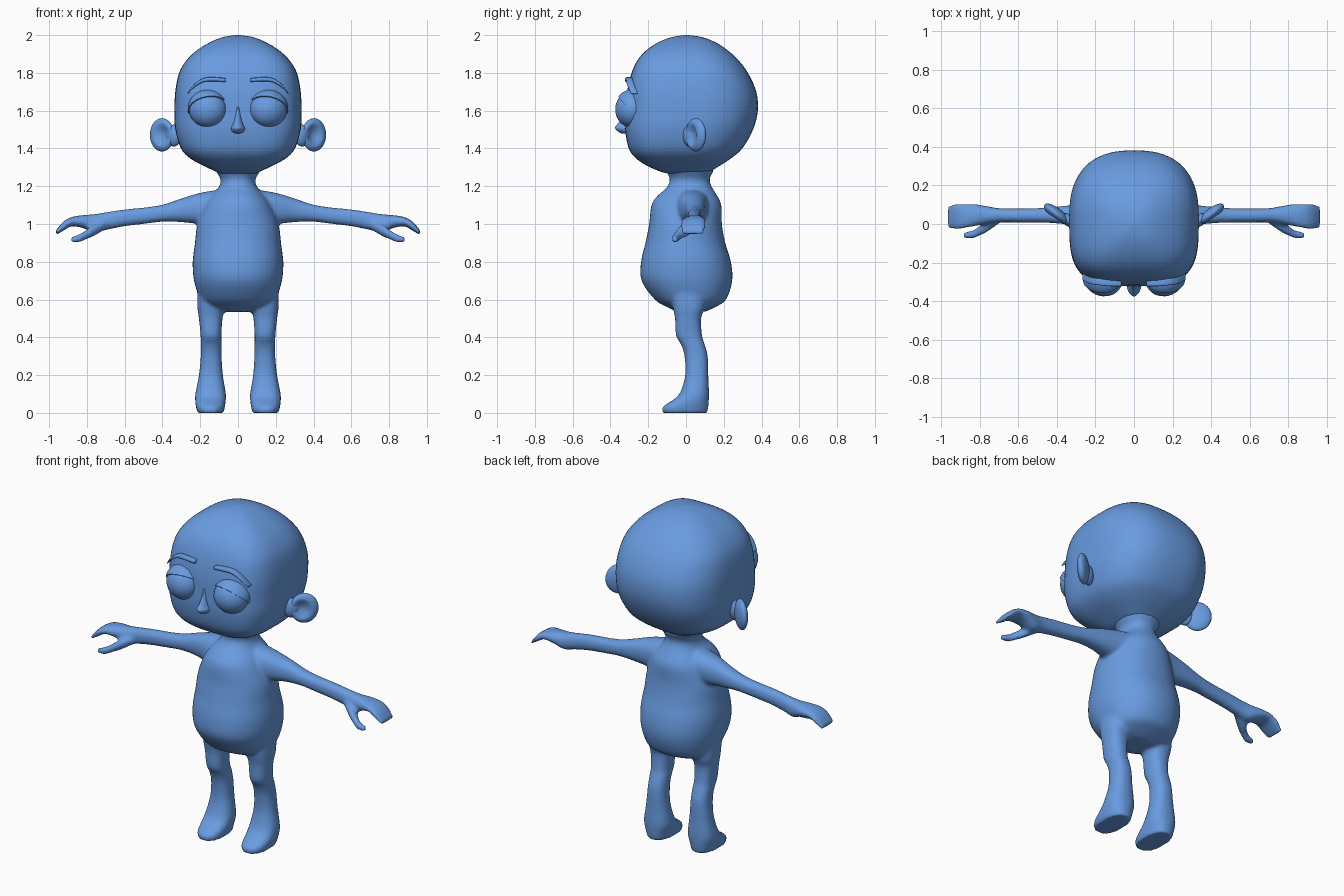
import bpy, bmesh, math
from mathutils import Vector, Matrix

if "Cube" in bpy.data.objects:
    bpy.data.objects.remove(bpy.data.objects["Cube"])

skin = bpy.data.materials.new("soft_blue")
skin.diffuse_color = (0.14, 0.33, 0.75, 1)
skin.use_nodes = True
skin.node_tree.nodes["Principled BSDF"].inputs["Base Color"].default_value = skin.diffuse_color


def finish(bm, name):
    bmesh.ops.recalc_face_normals(bm, faces=bm.faces)
    for f in bm.faces:
        f.smooth = True
    me = bpy.data.meshes.new(name)
    bm.to_mesh(me)
    bm.free()
    me.materials.append(skin)
    ob = bpy.data.objects.new(name, me)
    bpy.context.collection.objects.link(ob)
    return ob


def catmull(p0, p1, p2, p3, t):
    return [0.5 * (2 * b + (c - a) * t + (2 * a - 5 * b + 4 * c - d) * t * t
                   + (3 * b - a - 3 * c + d) * t ** 3)
            for a, b, c, d in zip(p0, p1, p2, p3)]


def loft(bm, rings, axis="z", side=1, n_front=2.2, n_back=2.2, sides=40, steps=4):
    """Rings are (t, a0, a1, b0, b1): position on the axis, then the section bounds.
    axis z: a = x, b = y.  axis x: a = y, b = z.  side = -1 mirrors in x."""
    pts = [rings[0]] + list(rings) + [rings[-1]]
    dense = []
    for i in range(len(rings) - 1):
        dense += [catmull(*pts[i:i + 4], k / steps) for k in range(steps)]
    dense.append(rings[-1])
    loops = []
    for t, a0, a1, b0, b1 in dense:
        loop = []
        for k in range(sides):
            ang = 2 * math.pi * k / sides
            c, s = math.cos(ang), math.sin(ang)
            n = n_front if s < 0 else n_back
            a = (a0 + a1) / 2 + (a1 - a0) / 2 * math.copysign(abs(c) ** (2 / n), c)
            b = (b0 + b1) / 2 + (b1 - b0) / 2 * math.copysign(abs(s) ** (2 / n), s)
            co = (a, b, t) if axis == "z" else (t, a, b)
            loop.append(bm.verts.new((co[0] * side, co[1], co[2])))
        loops.append(loop)
    for lo, hi in zip(loops, loops[1:]):
        for k in range(sides):
            j = (k + 1) % sides
            bm.faces.new((lo[k], lo[j], hi[j], hi[k]))
    bm.faces.new(loops[0])
    bm.faces.new(loops[-1])


def ball(bm, center, radii, turn=0.0, u=32, v=20):
    m = (Matrix.Translation(center) @ Matrix.Rotation(turn, 4, "Z")
         @ Matrix.Diagonal((*radii, 1)))
    return bmesh.ops.create_uvsphere(bm, u_segments=u, v_segments=v, radius=1, matrix=m)["verts"]


def sym(rows):
    """Rows (z, half width, y0, y1) to symmetric rings."""
    return [(z, -w, w, y0, y1) for z, w, y0, y1 in rows]


# Body: torso, arms, thumbs and legs fused into one skin
TORSO = sym([(.535, .09, -.05, .10), (.56, .16, -.10, .155), (.60, .20, -.165, .212),
             (.70, .233, -.235, .245), (.80, .240, -.238, .238), (.90, .228, -.215, .208),
             (1.0, .215, -.195, .19), (1.1, .175, -.183, .187), (1.15, .14, -.15, .165),
             (1.19, .105, -.105, .14), (1.235, .092, -.085, .125), (1.29, .125, -.11, .15)])
ARM = [(.08, -.07, .13, 1.0, 1.185), (.2, -.04, .11, 1.0, 1.165), (.3, -.01, .10, 1.01, 1.135),
       (.4, .003, .09, 1.012, 1.102), (.5, .008, .082, 1.0, 1.087), (.6, .008, .08, .988, 1.077),
       (.7, .008, .082, .968, 1.062), (.76, 0, .092, .955, 1.052), (.82, -.01, .102, .978, 1.047),
       (.88, -.022, .104, .988, 1.037), (.925, -.03, .104, .964, 1.012), (.965, -.02, .095, .94, .965)]
THUMB = [(.69, .01, .05, .98, 1.03), (.76, -.04, .035, .938, 1.0), (.80, -.06, -.008, .92, .972),
         (.84, -.075, -.035, .903, .947), (.885, -.072, -.042, .902, .93)]
LEG = [(0, .075, .215, -.125, .112), (.03, .070, .222, -.125, .118), (.055, .066, .226, -.09, .12),
       (.10, .064, .226, -.035, .122), (.2, .08, .207, -.004, .118), (.3, .087, .197, -.008, .115),
       (.36, .087, .197, -.025, .10), (.41, .088, .198, -.053, .085), (.5, .082, .207, -.058, .08),
       (.56, .07, .215, -.07, .10), (.66, .06, .215, -.09, .11)]
bm = bmesh.new()
loft(bm, TORSO)
for s in (1, -1):
    loft(bm, ARM, "x", s, 2.3, 2.3)
    loft(bm, THUMB, "x", s)
    loft(bm, LEG, "z", s, 2.4, 2.4)
body = finish(bm, "body")
remesh = body.modifiers.new("fuse", "REMESH")
remesh.mode = "VOXEL"
remesh.voxel_size = 0.01
remesh.use_smooth_shade = True
smooth = body.modifiers.new("soften", "SMOOTH")
smooth.factor = 0.5
smooth.iterations = 6

# Head: boxy at the face, rounder at the back
HEAD = sym([(1.262, .02, -.01, .05), (1.268, .09, -.10, .11), (1.30, .165, -.19, .165),
            (1.345, .25, -.262, .235), (1.40, .302, -.303, .298), (1.50, .332, -.322, .355),
            (1.60, .336, -.320, .38), (1.70, .332, -.312, .372), (1.80, .312, -.288, .328),
            (1.87, .27, -.255, .275), (1.92, .217, -.21, .22), (1.96, .152, -.15, .16),
            (1.988, .085, -.08, .09), (2.0, .012, -.01, .015)])
bm = bmesh.new()
loft(bm, HEAD, n_front=3.4, n_back=2.5, sides=64)
finish(bm, "head")

# Nose: narrow bridge widening to a small tip
bm = bmesh.new()
loft(bm, sym([(1.478, .006, -.34, -.31), (1.488, .03, -.358, -.28), (1.508, .036, -.376, -.28),
              (1.53, .026, -.362, -.28), (1.57, .016, -.336, -.29), (1.62, .008, -.322, -.30)]),
     n_front=1.6, sides=24)
finish(bm, "nose")

for s, label in ((1, "left"), (-1, "right")):
    # Eyeball
    eye_at = Vector((.16 * s, -.288, 1.607))
    turn = .25 * s
    bm = bmesh.new()
    ball(bm, eye_at, (.100, .086, .096), turn)
    finish(bm, label + "_eye")

    # Upper eyelid: slightly larger shell cut by a sloping plane
    bm = bmesh.new()
    ball(bm, eye_at, (.107, .092, .104), turn, 40, 28)
    cut = bmesh.ops.bisect_plane(bm, geom=bm.verts[:] + bm.edges[:] + bm.faces[:],
                                 plane_co=(eye_at.x, -.34, 1.662),
                                 plane_no=(.12 * s, .65, .75), clear_inner=True)
    bmesh.ops.edgeloop_fill(bm, edges=[e for e in cut["geom_cut"]
                                       if isinstance(e, bmesh.types.BMEdge)])
    lid = finish(bm, label + "_eyelid")
    lid.data.set_sharp_from_angle(angle=math.radians(35))

    # Eyebrow: thin strip, level at the middle and dropping outward
    path = [(.065, -.303, 1.762), (.12, -.303, 1.766), (.175, -.298, 1.764),
            (.215, -.293, 1.745), (.245, -.283, 1.718), (.267, -.270, 1.69)]
    size = (.010, .011, .011, .010, .007, .003)
    bm = bmesh.new()
    loft(bm, [(x, y - .02, y + .015, z - r, z + r) for (x, y, z), r in zip(path, size)],
         "x", s, 4, 4, sides=16)
    finish(bm, label + "_eyebrow")

    # Ear: flattened ellipsoid swept backward with a cupped front
    bm = bmesh.new()
    ear_m = (Matrix.Translation((.402 * s, .052, 1.472))
             @ Matrix.Rotation(math.radians(38) * s, 4, "Z"))
    ball(bm, (0, 0, 0), (.078, .031, .088), 0, 40, 28)
    for v in bm.verts:
        r = math.hypot((v.co.x + .012 * s) / .078, v.co.z / .088)
        if v.co.y < 0 and r < .72:
            v.co.y += .030 * math.cos(r / .72 * math.pi / 2) ** 1.2
    bmesh.ops.transform(bm, matrix=ear_m, verts=bm.verts)
    # Ear root joining it to the head
    ball(bm, (.34 * s, .02, 1.468), (.045, .03, .058), math.radians(38) * s, 24, 16)
    finish(bm, label + "_ear")
